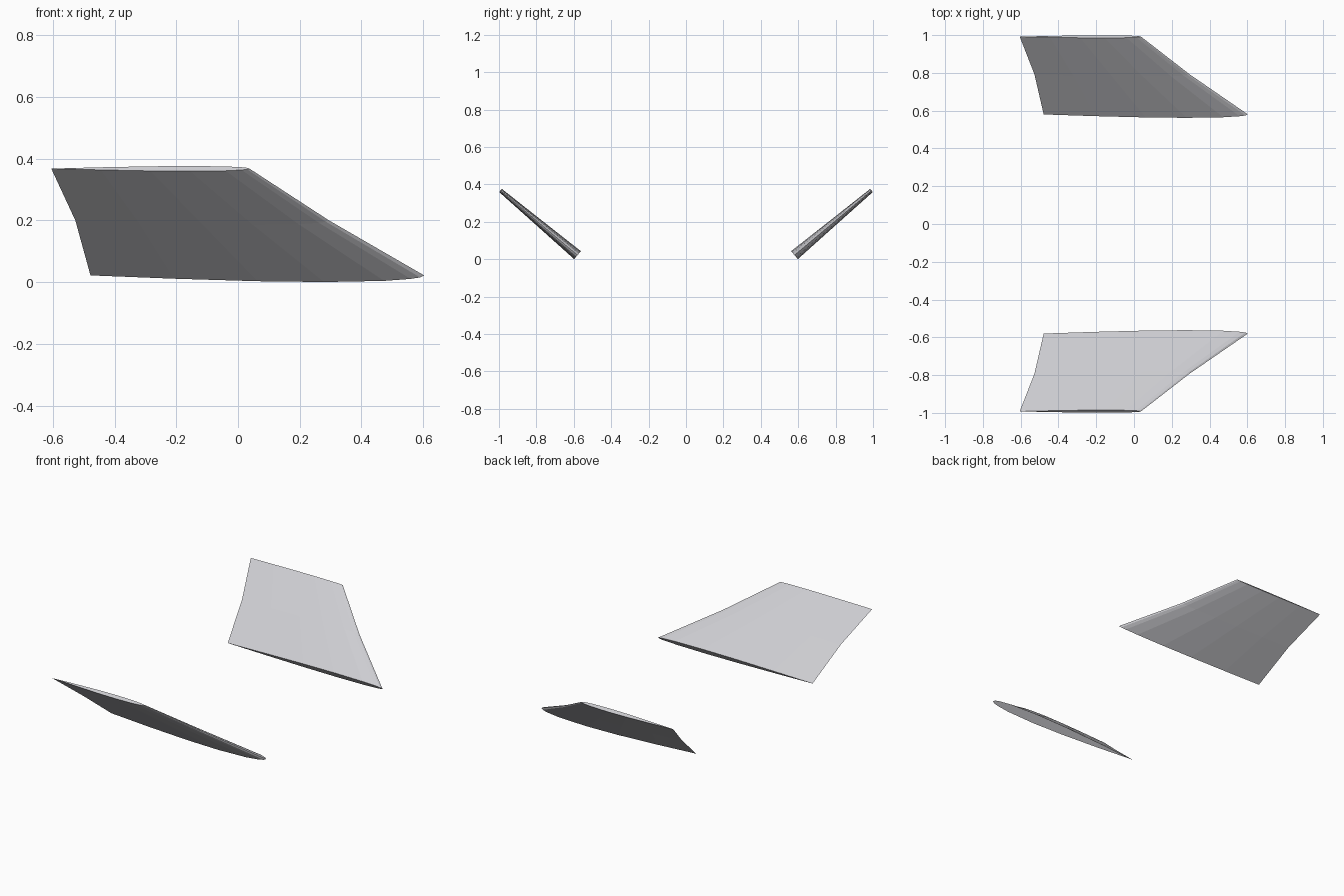
import bpy

cube = bpy.data.objects.get("Cube")
if cube:
    bpy.data.objects.remove(cube, do_unlink=True)

grey = bpy.data.materials.new("light_grey")
grey.use_nodes = True
colour = (0.61, 0.61, 0.64, 1)
grey.diffuse_color = colour
grey.node_tree.nodes["Principled BSDF"].inputs["Base Color"].default_value = colour

# Symmetric aerofoil: (chord fraction from the leading edge, share of half thickness)
HALF = [(0.012, 0.3), (0.04, 0.53), (0.12, 0.83), (0.3, 1), (0.5, 0.88), (0.75, 0.5)]
PROFILE = [(0, 0)] + HALF + [(1, 0)] + [(c, -t) for c, t in reversed(HALF)]

# Stations: trailing x, leading x, y, z, half thickness
STATIONS = [
    (-0.478, 0.603, 0.580, 0.022, 0.028),   # root
    (-0.527, 0.295, 0.792, 0.200, 0.019),   # middle
    (-0.605, 0.037, 0.992, 0.368, 0.011),   # tip
]
NORMAL_Y, NORMAL_Z = -0.643, 0.766          # across the tilted fin


def make_fin(name, side):
    verts = []
    for trail, lead, y, z, thick in STATIONS:
        for c, t in PROFILE:
            verts.append((lead + (trail - lead) * c,
                          side * (y + NORMAL_Y * t * thick),
                          z + NORMAL_Z * t * thick))
    n = len(PROFILE)
    # skin between stations, then the root and tip caps
    faces = [(s * n + i, s * n + (i + 1) % n, (s + 1) * n + (i + 1) % n, (s + 1) * n + i)
             for s in range(len(STATIONS) - 1) for i in range(n)]
    faces.append(tuple(reversed(range(n))))
    faces.append(tuple(range(len(verts) - n, len(verts))))
    if side > 0:
        faces = [tuple(reversed(f)) for f in faces]
    mesh = bpy.data.meshes.new(name)
    mesh.from_pydata(verts, [], faces)
    mesh.materials.append(grey)
    # keep the winding outward whichever side it is built on
    import bmesh
    bm = bmesh.new()
    bm.from_mesh(mesh)
    bmesh.ops.recalc_face_normals(bm, faces=bm.faces)
    bm.to_mesh(mesh)
    bm.free()
    bpy.context.collection.objects.link(bpy.data.objects.new(name, mesh))


make_fin("front_fin", -1)
make_fin("back_fin", 1)
